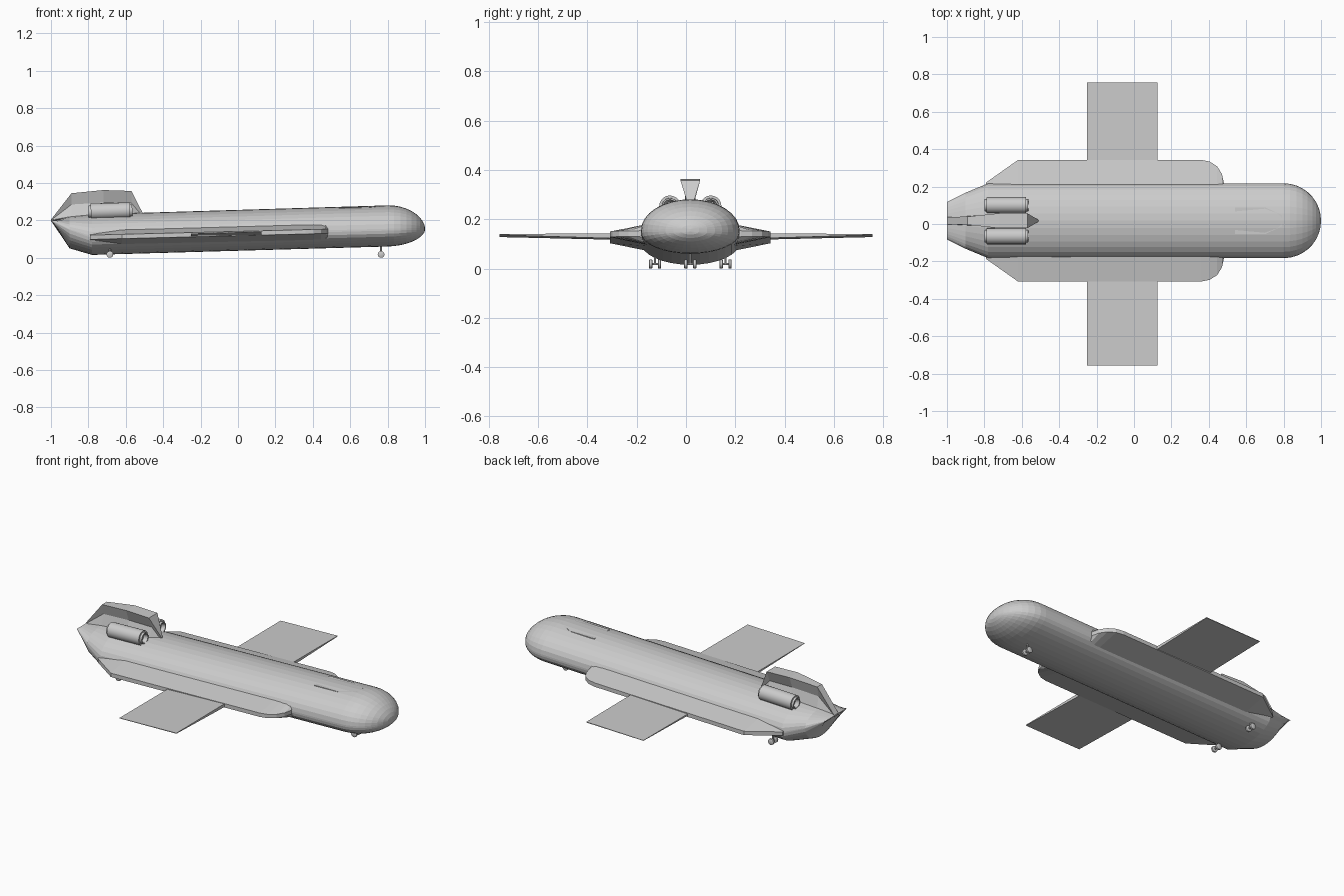
import bpy, bmesh
from math import cos, sin, pi, sqrt, radians

if "Cube" in bpy.data.objects:
    bpy.data.objects.remove(bpy.data.objects["Cube"])

CY = 0.0175  # centre line of the hull

grey = bpy.data.materials.new("light grey")
grey.use_nodes = True
grey.diffuse_color = (0.6, 0.6, 0.6, 1)
grey.node_tree.nodes["Principled BSDF"].inputs["Base Color"].default_value = (0.6, 0.6, 0.6, 1)


def mid(x):
    """Height of the hull's widest line, which climbs to the nose."""
    return 0.13 + 0.0253 * x


def loft(name, rings):
    """Skin a row of equal closed rings and cap both ends."""
    bm = bmesh.new()
    rows = [[bm.verts.new(p) for p in ring] for ring in rings]
    n = len(rows[0])
    for a, b in zip(rows, rows[1:]):
        for i in range(n):
            j = (i + 1) % n
            bm.faces.new((a[i], a[j], b[j], b[i]))
    bm.faces.new(rows[0])
    bm.faces.new(rows[-1])
    bmesh.ops.remove_doubles(bm, verts=bm.verts, dist=0.0002)
    bmesh.ops.recalc_face_normals(bm, faces=bm.faces)
    mesh = bpy.data.meshes.new(name)
    bm.to_mesh(mesh)
    bm.free()
    obj = bpy.data.objects.new(name, mesh)
    bpy.context.collection.objects.link(obj)
    mesh.materials.append(grey)
    return obj


def turned(name, profile, origin, axis="X", sides=20, pitch=0.0):
    """Solid of revolution from (distance, radius) pairs."""
    rings = []
    for d, r in profile:
        ring = [(r * cos(2 * pi * i / sides), r * sin(2 * pi * i / sides)) for i in range(sides)]
        rings.append([(d, u, v) if axis == "X" else (u, d, v) if axis == "Y" else (u, v, d)
                      for u, v in ring])
    obj = loft(name, rings)
    obj.location = origin
    obj.rotation_euler.y = pitch
    bpy.context.view_layer.objects.active = obj
    obj.select_set(True)
    bpy.ops.object.shade_smooth_by_angle(angle=radians(35))
    obj.select_set(False)
    return obj


# Hull: half ellipses above and below a narrow edge band
def hull_ring(x, half, up, down, z, band=0.005, n=16):
    pts = []
    for sign, height in ((1, up), (-1, down)):
        for i in range(n + 1):
            a = pi * i / n
            pts.append((x, CY + sign * half * cos(a), z + sign * (band + height * sin(a))))
    return pts


rings = [
    hull_ring(-1.0, 0.10, 0.001, 0.001, 0.2, 0.001),
    hull_ring(-0.9, 0.15, 0.068, 0.098, 0.15, 0.002),
    hull_ring(-0.78, 0.2, 0.117, 0.09, mid(-0.78)),
    hull_ring(0.8, 0.2, 0.125, 0.085, mid(0.8)),
]
for i in range(1, 10):
    t = sin(pi / 2 * i / 9)
    s = max(sqrt(max(0, 1 - t * t)), 0.01)
    rings.append(hull_ring(0.8 + 0.2 * t, 0.2 * s, 0.125 * s ** 1.2, 0.085 * s ** 1.1, mid(0.8) + 0.005 * t))
loft("hull", rings)

# Side strakes with rounded front corners, and thin straight wings
strake = [(-0.97, 0.11), (-0.79, 0.205), (-0.62, 0.325), (0.36, 0.325), (0.405, 0.316),
          (0.445, 0.29), (0.47, 0.25), (0.48, 0.205)]
for side, label in ((1, "left"), (-1, "right")):
    rings = []
    for x, w in strake:
        z, inner = mid(x), min(0.15, w - 0.04)
        k = min(1, max(0.2, (x + 1) * 2.5))
        rings.append([(x, CY + side * inner, z + 0.045 * k), (x, CY + side * w, z + 0.011),
                      (x, CY + side * w, z - 0.012), (x, CY + side * inner, z - 0.05 * k)])
    loft(label + "_strake", rings[1:])

    rings = []
    for y, thick, rise in ((0.29, 0.01, -0.001), (0.757, 0.002, 0.005)):
        rings.append([(x, side * y, mid(x) + rise + t) for x, t in
                      ((-0.25, -thick * 0.6), (0.125, -thick), (0.125, thick), (-0.25, thick * 0.6))])
    loft(label + "_wing", rings)

# Tail fin: wide crown, pinched waist, wide foot
rings = []
for x, top, w, waist, foot in ((-1.0, 0.204, 0.02, 0.01, 0.02), (-0.89, 0.345, 0.022, 0.01, 0.03),
                               (-0.72, 0.362, 0.04, 0.015, 0.045), (-0.57, 0.357, 0.04, 0.012, 0.045),
                               (-0.51, 0.24, 0.004, 0.003, 0.004)):
    base = 0.195
    zw = base + (top - base) * 0.6
    rings.append([(x, CY + s * h, z) for s, h, z in
                  ((1, w, top), (1, waist, zw), (1, foot, base), (-1, foot, base), (-1, waist, zw), (-1, w, top))])
loft("tail_fin", rings)

# Engines: drum with stepped ends and hollow mouths
engine = [(-0.095, 0.018), (-0.117, 0.026), (-0.117, 0.032), (-0.105, 0.033), (-0.105, 0.043),
          (0.105, 0.043), (0.105, 0.033), (0.117, 0.032), (0.117, 0.026), (0.095, 0.018)]
for side, label in ((1, "left"), (-1, "right")):
    turned(label + "_engine", engine, (-0.682, CY + side * 0.083, 0.25), pitch=-0.03)

# Landing gear: a strut, an axle and twin wheels
for label, x, y, top in (("nose", 0.765, CY, 0.08), ("left", -0.685, CY + 0.143, 0.08),
                         ("right", -0.685, CY - 0.143, 0.08)):
    turned(label + "_gear_strut", [(0.017, 0.005), (top, 0.005)], (x, y, 0), "Z", 10)
    turned(label + "_gear_axle", [(-0.02, 0.005), (0.02, 0.005)], (x, y, 0.018), "Y", 10)
    for s in (-1, 1):
        turned(label + "_gear_wheel", [(-0.007, 0.015), (-0.005, 0.018), (0.005, 0.018), (0.007, 0.015)],
               (x, y + s * 0.018, 0.018), "Y", 16)

# Cockpit cover, nearly flush with the hull roof
loft("cockpit_cover", [[(x, CY + s * w, z) for s, z in ((1, 0.25), (1, top), (-1, top), (-1, 0.25))]
                       for x, w, top in ((0.54, 0.072, 0.268), (0.7, 0.072, 0.27), (0.79, 0.03, 0.279))])
